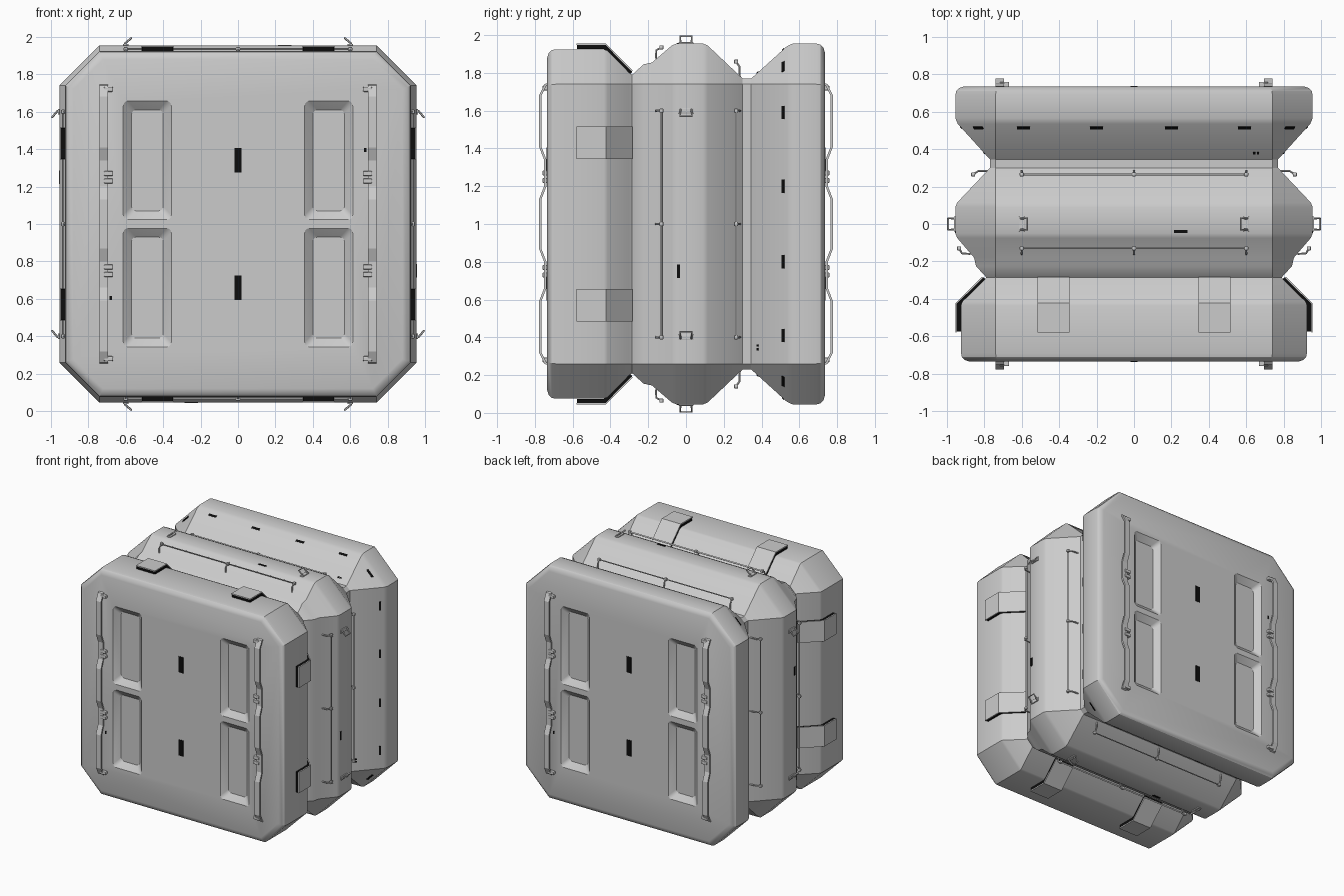
import bpy, bmesh, math
from mathutils import Matrix, Vector

if "Cube" in bpy.data.objects:
    bpy.data.objects.remove(bpy.data.objects["Cube"], do_unlink=True)


def material(name, value):
    m = bpy.data.materials.new(name)
    m.use_nodes = True
    colour = (value, value, value, 1)
    m.diffuse_color = colour
    m.node_tree.nodes["Principled BSDF"].inputs["Base Color"].default_value = colour
    return m


GREY = material("light grey", 0.6)
BLACK = material("black", 0.004)
LIFT = Matrix.Translation((0, 0, 1))
FLAT = 0.74  # half width of each long side, constant along the depth


def side(k):
    """Frame of the k-th eighth turn around the depth axis."""
    return LIFT @ Matrix.Rotation(k * math.pi / 4, 4, 'Y')


def end(k):
    """Frame of the front (0) or back (1) face."""
    return LIFT @ Matrix.Rotation(k * math.pi, 4, 'Z')


def add(name, bm, mat, frame=LIFT):
    bmesh.ops.recalc_face_normals(bm, faces=bm.faces)
    me = bpy.data.meshes.new(name)
    bm.to_mesh(me)
    bm.free()
    ob = bpy.data.objects.new(name, me)
    me.materials.append(mat)
    bpy.context.collection.objects.link(ob)
    ob.matrix_world = frame
    return ob


def smooth(ob, degrees=30):
    bpy.ops.object.select_all(action='DESELECT')
    ob.select_set(True)
    bpy.context.view_layer.objects.active = ob
    bpy.ops.object.shade_smooth_by_angle(angle=math.radians(degrees))


def box(name, centre, size, mat, frame, tilt=0, bevel=0):
    bm = bmesh.new()
    bmesh.ops.create_cube(bm, size=1, matrix=Matrix.Translation(centre)
                          @ Matrix.Rotation(tilt, 4, 'X') @ Matrix.Diagonal((*size, 1)))
    if bevel:
        bmesh.ops.bevel(bm, geom=bm.edges[:], offset=bevel, segments=2, profile=0.5, affect='EDGES')
    return add(name, bm, mat, frame)


def ribbon(name, path, x0, x1, thick, mat, frame):
    """Bent strip: a path in the (y, z) plane given width along x."""
    bm = bmesh.new()
    rows = [[bm.verts.new((x, y, z)) for x in (x0, x1)] for y, z in path]
    for a, b in zip(rows, rows[1:]):
        bm.faces.new((a[0], a[1], b[1], b[0]))
    ob = add(name, bm, mat, frame)
    mod = ob.modifiers.new("thickness", 'SOLIDIFY')
    mod.thickness, mod.offset, mod.use_even_offset = thick, 0, True
    return ob


def tube(name, points, radius, mat, frame):
    cu = bpy.data.curves.new(name, 'CURVE')
    cu.dimensions = '3D'
    cu.bevel_depth, cu.bevel_resolution, cu.use_fill_caps = radius, 1, True
    sp = cu.splines.new('POLY')
    sp.points.add(len(points) - 1)
    for p, co in zip(sp.points, points):
        p.co = (*co, 1)
    tmp = bpy.data.objects.new(name + "_path", cu)
    bpy.context.collection.objects.link(tmp)
    me = bpy.data.meshes.new_from_object(tmp.evaluated_get(bpy.context.evaluated_depsgraph_get()))
    bpy.data.objects.remove(tmp, do_unlink=True)
    ob = bpy.data.objects.new(name, me)
    me.materials.clear()
    me.materials.append(mat)
    bpy.context.collection.objects.link(ob)
    ob.matrix_world = frame
    smooth(ob, 50)


# Body: octagonal rings (depth, reach) lofted from front to back
PROFILE = [(-0.735, 0.88), (-0.727, 0.905), (-0.712, 0.92), (-0.69, 0.925),
           (-0.435, 0.925), (-0.415, 0.918), (-0.3, 0.8), (-0.285, 0.79),
           (-0.225, 0.845), (-0.18, 0.855), (-0.075, 0.945), (-0.05, 0.955),
           (0.09, 0.955), (0.115, 0.945), (0.3, 0.77), (0.345, 0.77),
           (0.535, 0.942), (0.565, 0.955), (0.69, 0.955), (0.712, 0.95),
           (0.727, 0.935), (0.735, 0.91)]
bm = bmesh.new()
rings = []
for y, r in PROFILE:
    inset = (0.925 - r if y < -0.69 else 0.955 - r if y > 0.69 else 0) * 0.414
    c = FLAT - inset
    corners = [(c, r), (r, c), (r, -c), (c, -r), (-c, -r), (-r, -c), (-r, c), (-c, r)]
    rings.append([bm.verts.new((x, y, z)) for x, z in corners])
for a, b in zip(rings, rings[1:]):
    for i in range(8):
        j = (i + 1) % 8
        bm.faces.new((a[i], a[j], b[j], b[i]))
bm.faces.new(rings[0])
bm.faces.new(rings[-1])
body = add("case_body", bm, GREY)

# Recessed panels with sloping walls, cut into both ends
cut = bmesh.new()
for k in (0, 1):
    for sx in (-1, 1):
        for sz in (-1, 1):
            part = bmesh.new()
            bmesh.ops.create_cube(part, size=1)
            for v in part.verts:
                deep = v.co.y > 0
                v.co.x = sx * 0.485 + v.co.x * (0.17 if deep else 0.29)
                v.co.z = sz * 0.34 + v.co.z * (0.54 if deep else 0.67)
                v.co.y = -0.695 if deep else -0.75
            slanted = [e for e in part.edges if abs(e.verts[0].co.y - e.verts[1].co.y) > 0.01]
            bmesh.ops.bevel(part, geom=slanted, offset=0.02, segments=3, profile=0.5, affect='EDGES')
            part.transform(Matrix.Rotation(k * math.pi, 4, 'Z'))
            me = bpy.data.meshes.new("recess")
            part.to_mesh(me)
            part.free()
            cut.from_mesh(me)
            bpy.data.meshes.remove(me)
cutter = add("recess_cutter", cut, GREY)
mod = body.modifiers.new("recesses", 'BOOLEAN')
mod.operation, mod.solver, mod.object = 'DIFFERENCE', 'EXACT', cutter
bpy.context.view_layer.objects.active = body
bpy.ops.object.modifier_apply(modifier=mod.name)
bpy.data.objects.remove(cutter, do_unlink=True)
smooth(body)

# Fittings on the front and back faces
WAVE = [(-0.735, 0.74), (-0.745, 0.735), (-0.772, 0.68), (-0.772, 0.41), (-0.745, 0.34),
        (-0.745, 0.2), (-0.772, 0.13)]
WAVE += [(y, -z) for y, z in reversed(WAVE)]
for k in (0, 1):
    f = end(k)
    for s in (-1, 1):
        ribbon("grab_handle", WAVE, s * 0.695, s * 0.74, 0.012, GREY, f)
        for z in (0.72, 0.27, 0.23, -0.23, -0.27, -0.72):
            box("handle_bracket", (s * 0.692, -0.745, z), (0.05, 0.03, 0.026), GREY, f, 0, 0.006)
        box("face_slot", (0, -0.735, s * 0.34), (0.04, 0.006, 0.13), BLACK, f)
        box("face_dot", (s * 0.68, -0.736, s * 0.395), (0.014, 0.006, 0.022), BLACK, f)

# Fittings repeated on the four long sides
SLOPE = math.atan2(0.185, 0.205)
CORNER_SLOPE = math.atan2(0.131, 0.205)
for k in range(0, 8, 2):
    f = side(k)
    for s in (-1, 1):
        # Latch pads: thin cover over a dark filler
        x0, x1 = s * 0.345, s * 0.515
        ribbon("latch_pad", [(-0.58, 0.952), (-0.425, 0.952), (-0.285, 0.81)], x0, x1, 0.007, GREY, f)
        ribbon("latch_filler", [(-0.576, 0.937), (-0.43, 0.937), (-0.292, 0.797)],
               x0 + s * 0.002, x1 - s * 0.002, 0.023, BLACK, f)
        # Tie-down loops
        a, b = s * 0.605, s * 0.57
        tube("tie_loop", [(a, -0.03, 0.95), (a, -0.03, 0.965), (b, -0.03, 0.994),
                          (b, 0.03, 0.994), (a, 0.03, 0.965), (a, 0.03, 0.95)], 0.006, GREY, f)
        box("tie_base", (s * 0.6, 0, 0.957), (0.03, 0.08, 0.012), GREY, f, 0, 0.004)
        for x in (0.2, 0.59):
            box("slope_slot", (s * x, 0.515, 0.923), (0.07, 0.016, 0.008), BLACK, f, SLOPE)
    # Thin rails with posts on both slopes of the middle section
    for y, foot, top, lean in ((-0.13, 0.875, 0.935, -0.03), (0.265, 0.775, 0.86, 0.02)):
        base = Vector((0, y + lean, foot))
        mid = Vector((0, y + lean * 0.9, (foot + top) / 2 + 0.015))
        bar = Vector((0, y, top))
        offset = Vector((0.6, 0, 0))
        tube("rail", [base - offset, mid - offset, bar - offset,
                      bar + offset, mid + offset, base + offset], 0.006, GREY, f)
        tube("rail_post", [base, mid, bar], 0.006, GREY, f)
        for x in (-0.6, 0, 0.6):
            box("rail_clamp", (x, y, top), (0.022, 0.022, 0.022), GREY, f, 0, 0.005)
    # Small dark marks
    box("band_mark", (0.25, -0.04, 0.955), (0.07, 0.016, 0.006), BLACK, f)
    for x in (0.643, 0.663):
        box("slope_dot", (x, 0.38, 0.801), (0.012, 0.012, 0.008), BLACK, f, SLOPE)
    box("corner_slot", (0, 0.515, 1.177), (0.07, 0.016, 0.008), BLACK, side(k + 1), CORNER_SLOPE)
